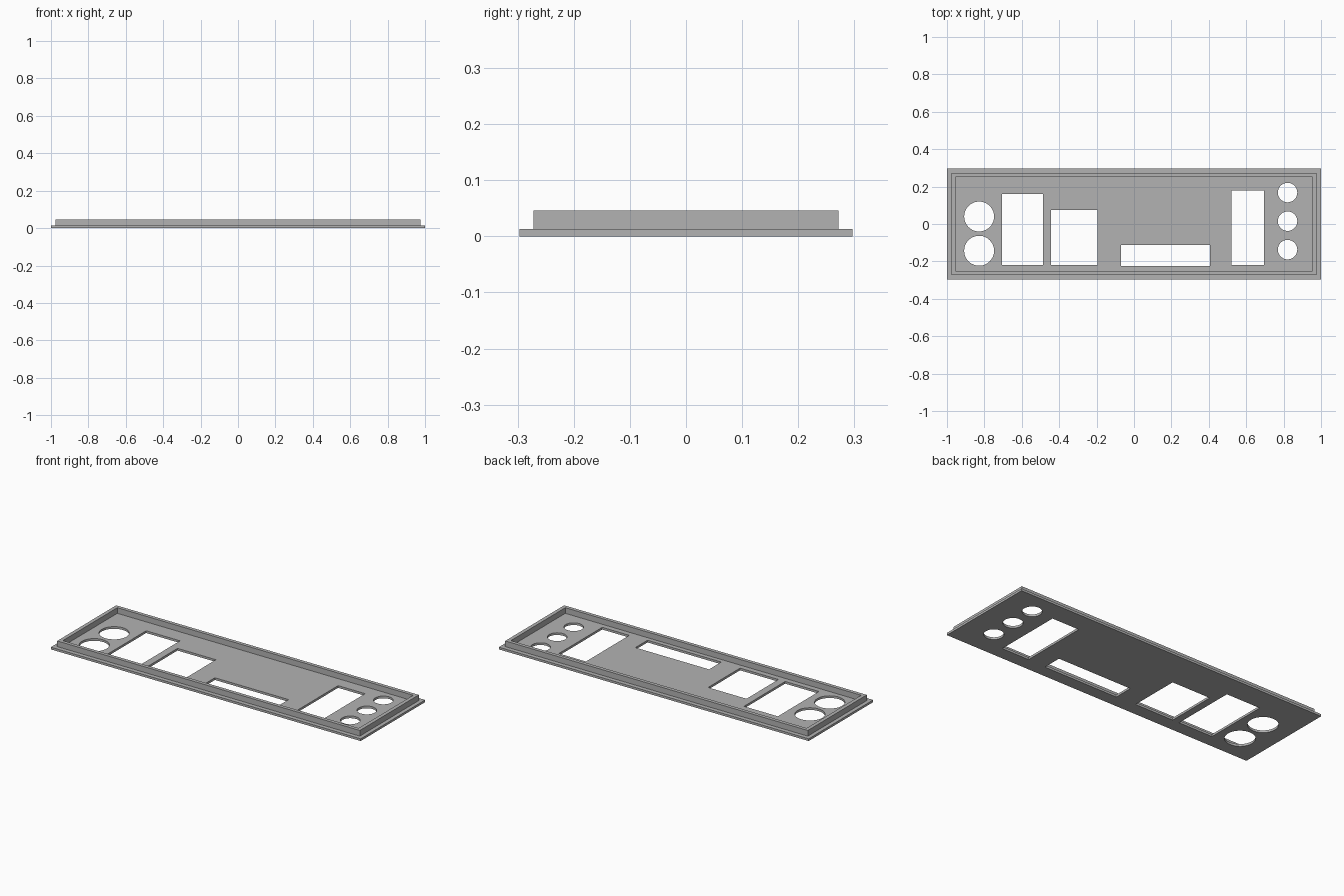
import bpy
from math import cos, sin, tau

cube = bpy.data.objects.get("Cube")
if cube:
    bpy.data.objects.remove(cube, do_unlink=True)

grey = bpy.data.materials.new("plain grey")
grey.use_nodes = True
colour = (0.45, 0.45, 0.45, 1)
grey.diffuse_color = colour
grey.node_tree.nodes["Principled BSDF"].inputs["Base Color"].default_value = colour


def rectangle(x0, x1, y0, y1):
    return [(x0, y0), (x1, y0), (x1, y1), (x0, y1)]


def frame(half_x, half_y):
    return rectangle(-half_x, half_x, -half_y, half_y)


def circle(x, y, radius, sides=48):
    return [(x + radius * cos(tau * i / sides), y + radius * sin(tau * i / sides))
            for i in range(sides)]


def sheet(name, outlines, bottom, top):
    """Solid sheet from closed outlines; inner outlines become holes."""
    curve = bpy.data.curves.new(name, "CURVE")
    curve.dimensions = "2D"
    curve.fill_mode = "BOTH"
    curve.extrude = (top - bottom) / 2
    for points in outlines:
        spline = curve.splines.new("POLY")
        spline.points.add(len(points) - 1)
        for point, (x, y) in zip(spline.points, points):
            point.co = (x, y, 0, 1)
        spline.use_cyclic_u = True
    obj = bpy.data.objects.new(name, curve)
    obj.location.z = (bottom + top) / 2
    bpy.context.collection.objects.link(obj)
    curve.materials.append(grey)
    bpy.ops.object.select_all(action="DESELECT")
    obj.select_set(True)
    bpy.context.view_layer.objects.active = obj
    bpy.ops.object.convert(target="MESH")
    bpy.ops.object.shade_flat()


# Connector openings: rectangular ports, two large and three small round jacks
openings = [
    rectangle(-0.705, -0.486, -0.22, 0.16),
    rectangle(-0.443, -0.195, -0.22, 0.075),
    rectangle(-0.07, 0.406, -0.225, -0.113),
    rectangle(0.52, 0.695, -0.22, 0.18),
]
openings += [circle(-0.828, y, 0.08) for y in (0.04, -0.143)]
openings += [circle(0.821, y, 0.052) for y in (0.168, 0.015, -0.137)]

# Flat base plate and the raised rim set in from its edge
sheet("base_plate", [frame(1, 0.297)] + openings, 0, 0.013)
sheet("raised_rim", [frame(0.977, 0.272), frame(0.955, 0.251)], 0.013, 0.046)
